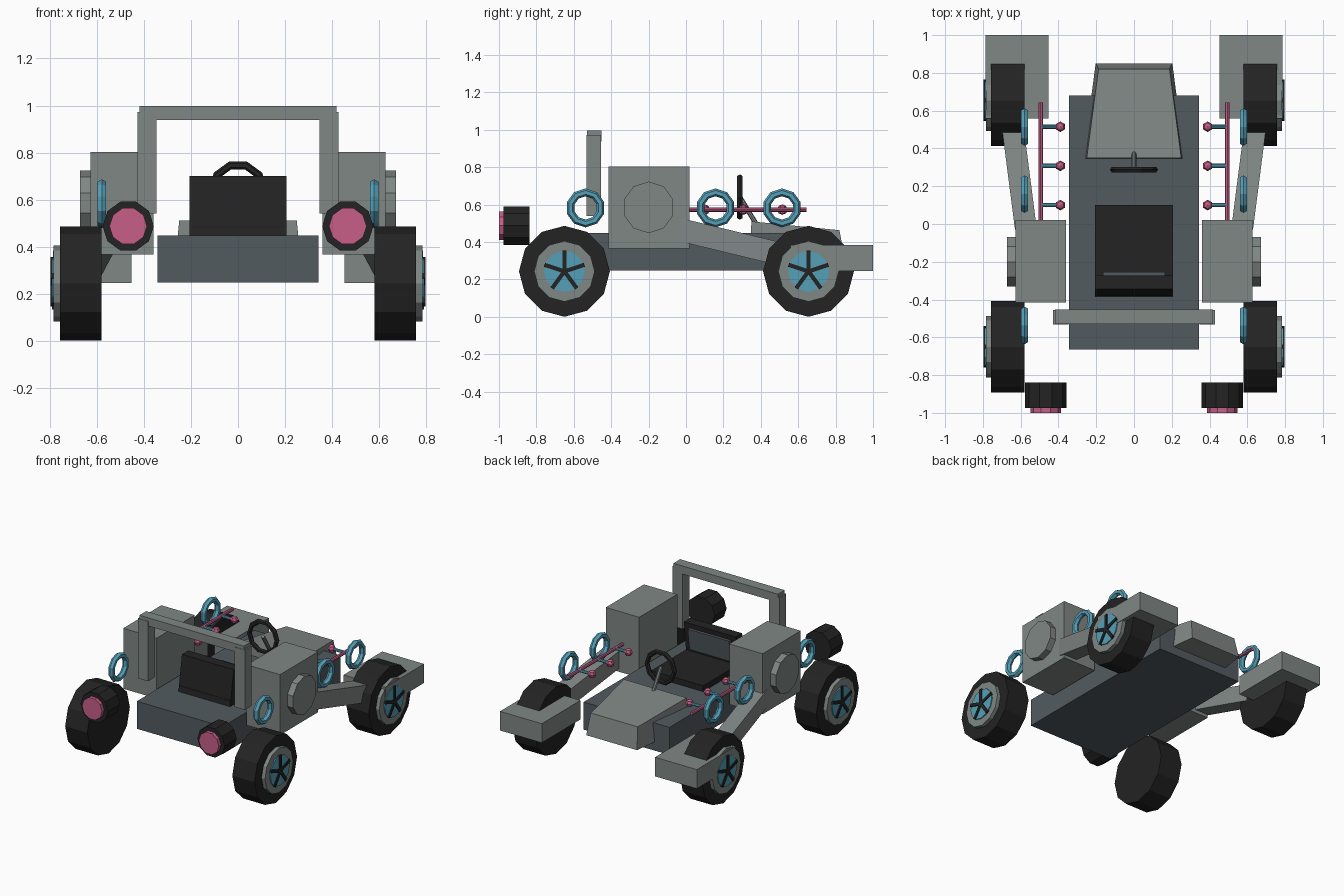
import bpy, bmesh, math
from mathutils import Vector

if "Cube" in bpy.data.objects:
    bpy.data.objects.remove(bpy.data.objects["Cube"])


def material(name, rgb):
    m = bpy.data.materials.new(name)
    m.diffuse_color = (*rgb, 1)
    m.use_nodes = True
    m.node_tree.nodes["Principled BSDF"].inputs["Base Color"].default_value = m.diffuse_color
    return m


GREY = material("body grey", (0.215, 0.242, 0.235))
SLATE = material("chassis slate", (0.085, 0.105, 0.118))
BLACK = material("tyre black", (0.017, 0.017, 0.017))
PINK = material("lamp pink", (0.578, 0.114, 0.242))
TEAL = material("ring teal", (0.09, 0.352, 0.485))


def loft(name, a, b, mat):
    """Closed solid between two matching rings of points."""
    bm = bmesh.new()
    va, vb = [bm.verts.new(p) for p in a], [bm.verts.new(p) for p in b]
    n = len(va)
    bm.faces.new(va)
    bm.faces.new(vb)
    for i in range(n):
        j = (i + 1) % n
        bm.faces.new((va[i], va[j], vb[j], vb[i]))
    bmesh.ops.recalc_face_normals(bm, faces=bm.faces)
    me = bpy.data.meshes.new(name)
    bm.to_mesh(me)
    bm.free()
    me.materials.append(mat)
    ob = bpy.data.objects.new(name, me)
    bpy.context.collection.objects.link(ob)
    return ob


def rect(x0, x1, y0, y1, z):
    return [(x0, y0, z), (x1, y0, z), (x1, y1, z), (x0, y1, z)]


def box(name, x0, x1, y0, y1, z0, z1, mat):
    return loft(name, rect(x0, x1, y0, y1, z0), rect(x0, x1, y0, y1, z1), mat)


def cyl(name, p0, p1, r, n, mat, ref=(0, 0, 1)):
    """Cylinder from p0 to p1 with its first corner towards ref."""
    p0, p1 = Vector(p0), Vector(p1)
    d = (p1 - p0).normalized()
    u = Vector(ref)
    u = (u - d * u.dot(d)).normalized()
    v = d.cross(u)
    ring = [r * (math.cos(t) * u + math.sin(t) * v)
            for t in (2 * math.pi * i / n for i in range(n))]
    return loft(name, [p0 + q for q in ring], [p1 + q for q in ring], mat)


def torus(name, loc, rot, major, minor, mat):
    bpy.ops.mesh.primitive_torus_add(location=loc, rotation=rot, major_radius=major,
                                     minor_radius=minor, major_segments=10, minor_segments=6)
    ob = bpy.context.object
    ob.name = name
    ob.data.materials.append(mat)


# Chassis and tapered hood
box("chassis", -0.343, 0.343, -0.665, 0.68, 0.248, 0.447, SLATE)
loft("hood",
     [(-0.27, 0.34, 0.31), (0.27, 0.34, 0.31), (0.203, 0.85, 0.31), (-0.203, 0.85, 0.31)],
     [(-0.25, 0.35, 0.51), (0.25, 0.35, 0.51), (0.188, 0.82, 0.463), (-0.188, 0.82, 0.463)], GREY)

# Seat with leaning backrest and slate pad
box("seat_base", -0.207, 0.207, -0.38, 0.1, 0.44, 0.49, BLACK)
loft("seat_back", rect(-0.207, 0.207, -0.385, -0.30, 0.447),
     rect(-0.207, 0.207, -0.345, -0.272, 0.70), BLACK)
loft("seat_pad", rect(-0.165, 0.165, -0.30, -0.275, 0.51),
     rect(-0.165, 0.165, -0.28, -0.255, 0.665), SLATE)

# Steering wheel and column
torus("steering_wheel", (0, 0.288, 0.64), (math.pi / 2, 0, 0), 0.11, 0.017, BLACK)
cyl("steering_column", (0, 0.285, 0.645), (0, 0.385, 0.48), 0.013, 8, GREY)

# Roll bar top
box("roll_bar_top", -0.418, 0.418, -0.53, -0.453, 0.938, 0.997, GREY)

for s, side in ((-1, "left"), (1, "right")):
    def sbox(name, x0, x1, *rest):
        return box(f"{name}_{side}", s * x0, s * x1, *rest)

    # Roll bar post
    sbox("roll_bar_post", 0.346, 0.428, -0.533, -0.455, 0.54, 0.972, GREY)

    # Side pod with round cover
    sbox("side_pod", 0.36, 0.627, -0.415, 0.02, 0.366, 0.803, GREY)
    cyl(f"pod_cover_{side}", (s * 0.6, -0.2, 0.585), (s * 0.673, -0.2, 0.585), 0.138, 10, GREY)

    # Sloping arm from pod to wheel
    def section(x, y, z):
        return [(s * (x + a), y, z + b) for a, b in
                ((-0.058, -0.063), (0.058, -0.063), (0.058, 0.063), (-0.058, 0.063))]
    loft(f"wheel_arm_{side}", section(0.572, -0.03, 0.465), section(0.657, 0.63, 0.305), GREY)

    # Fender
    sbox("fender", 0.453, 0.787, 0.558, 1.0, 0.245, 0.383, GREY)

    # Wheels: tyre, rim, hub disc and five spokes
    for y, end in ((-0.65, "front"), (0.655, "rear")):
        tag = f"{end}_{side}"
        for part, x0, x1, r, mat in (("tyre", 0.58, 0.757, 0.243, BLACK),
                                     ("rim", 0.70, 0.784, 0.162, GREY),
                                     ("hub", 0.72, 0.791, 0.11, TEAL)):
            cyl(f"{part}_{tag}", (s * x0, y, 0.243), (s * x1, y, 0.243), r, 12, mat)
        for k in range(5):
            t = 2 * math.pi * k / 5
            c, d = math.cos(t), math.sin(t)
            prof = [(y + r * d + w * c, 0.243 + r * c - w * d)
                    for r, w in ((0, -0.011), (0.112, -0.011), (0.112, 0.011), (0, 0.011))]
            loft(f"spoke_{tag}_{k + 1}", [(s * 0.775, *p) for p in prof],
                 [(s * 0.798, *p) for p in prof], BLACK)

    # Lamp housing and lens
    cyl(f"lamp_housing_{side}", (s * 0.467, -0.975, 0.487), (s * 0.467, -0.838, 0.487),
        0.109, 10, BLACK, (1, 0, 0))
    cyl(f"lamp_lens_{side}", (s * 0.467, -1.0, 0.487), (s * 0.467, -0.96, 0.487),
        0.08, 10, PINK, (1, 0, 0))

    # Side rings
    for k, y in enumerate((-0.537, 0.158, 0.513)):
        torus(f"side_ring_{side}_{k + 1}", (s * 0.579, y, 0.582),
              (0, math.pi / 2, 0), 0.083, 0.021, TEAL)

    # Handrail with cross pegs and knobs
    cyl(f"rail_{side}", (s * 0.494, 0.0, 0.573), (s * 0.494, 0.643, 0.573), 0.012, 8, PINK)
    for k, y in enumerate((0.1, 0.308, 0.515)):
        cyl(f"peg_{side}_{k + 1}", (s * 0.494, y, 0.573), (s * 0.39, y, 0.573), 0.011, 8, TEAL)
        bpy.ops.mesh.primitive_uv_sphere_add(segments=6, ring_count=4, radius=0.028,
                                             location=(s * 0.39, y, 0.573))
        knob = bpy.context.object
        knob.name = f"knob_{side}_{k + 1}"
        knob.data.materials.append(PINK)
